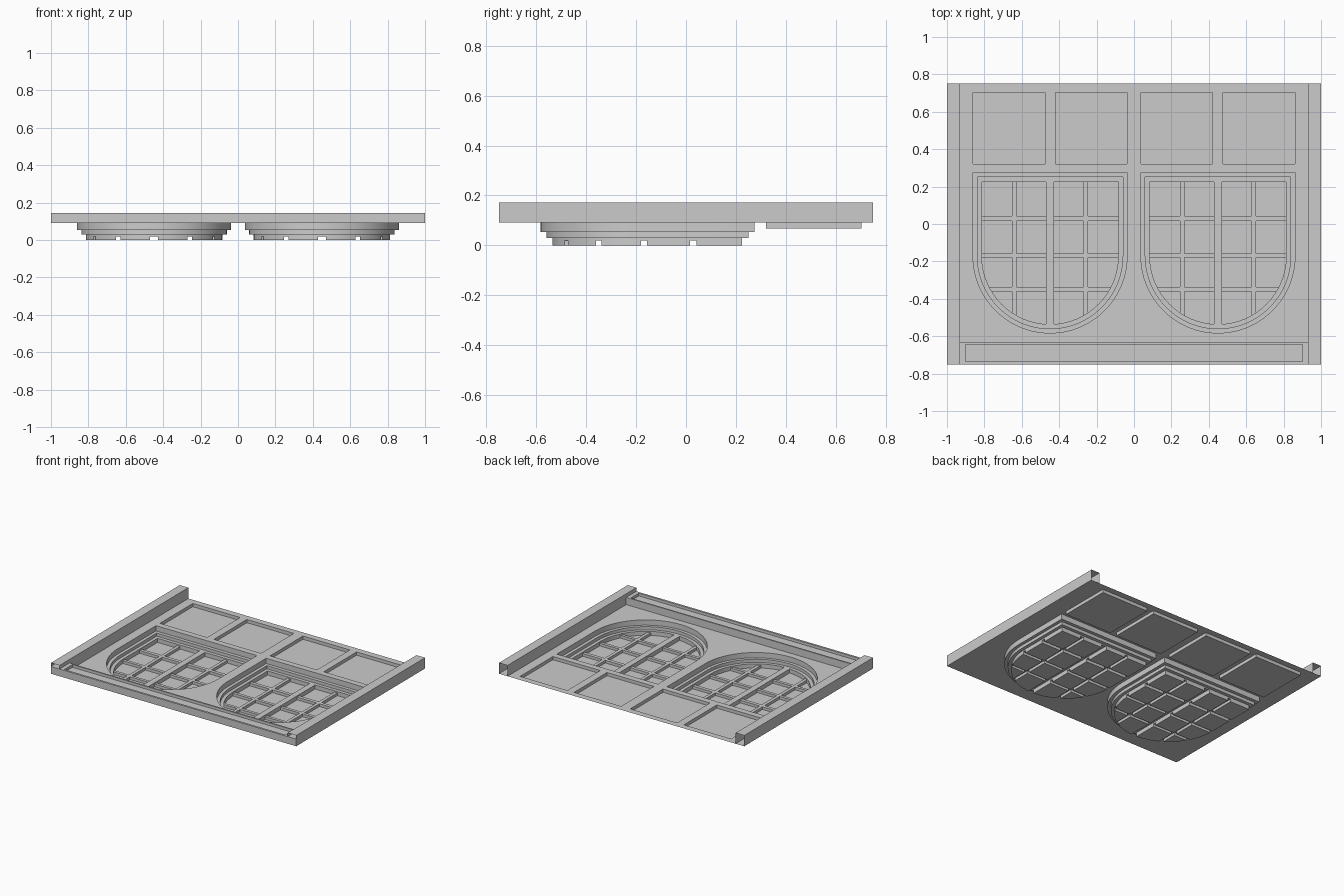
import bpy, bmesh, math

if "Cube" in bpy.data.objects:
    bpy.data.objects.remove(bpy.data.objects["Cube"])

# Heights of the relief
WALL, LEDGE1, LEDGE2, BAR, TILE = 0.092, 0.053, 0.03, 0.02, 0.068
PLINTH, PILASTER = 0.145, 0.172
CX, CY = 0.449, -0.171          # window arch centre


def rect(x0, y0, x1, y1):
    return [(x0, y0), (x1, y0), (x1, y1), (x0, y1)]


def arch(r, top, cx=CX, n=32):
    """Counter-clockwise outline: square at +y, half round at -y."""
    pts = [(cx + r * math.cos(math.pi + math.pi * i / n),
            CY + r * math.sin(math.pi + math.pi * i / n)) for i in range(n + 1)]
    return pts + [(cx + r, top), (cx - r, top)]


def half_clip(loop, axis, limit, sign):
    out = []
    for a, b in zip(loop, loop[1:] + loop[:1]):
        da, db = sign * (a[axis] - limit), sign * (b[axis] - limit)
        if da >= 0:
            out.append(a)
        if da * db < 0:
            t = da / (da - db)
            out.append((a[0] + t * (b[0] - a[0]), a[1] + t * (b[1] - a[1])))
    return out


def clip(loop, x0, y0, x1, y1):
    for axis, limit, sign in ((0, x0, 1), (0, x1, -1), (1, y0, 1), (1, y1, -1)):
        loop = half_clip(loop, axis, limit, sign)
    return loop


def sheet(bm, outer, z, holes=()):
    """Flat face at height z, with optional holes, facing up."""
    edges = []
    for loop in [outer, *holes]:
        vs = [bm.verts.new((x, y, z)) for x, y in loop]
        if not holes:
            bm.faces.new(vs)
            return
        edges += [bm.edges.new((a, b)) for a, b in zip(vs, vs[1:] + vs[:1])]
    res = bmesh.ops.triangle_fill(bm, edges=edges, use_beauty=True, normal=(0, 0, 1))
    for f in res["geom"]:
        if isinstance(f, bmesh.types.BMFace):
            f.normal_update()
            if f.normal.z < 0:
                f.normal_flip()


def band(bm, loop, z0, z1, closed=True):
    """Upright strip; faces outward if z0 < z1, inward if z0 > z1."""
    lo = [bm.verts.new((x, y, z0)) for x, y in loop]
    hi = [bm.verts.new((x, y, z1)) for x, y in loop]
    for i in range(len(loop) if closed else len(loop) - 1):
        j = (i + 1) % len(loop)
        bm.faces.new((lo[i], lo[j], hi[j], hi[i]))


def finish(name, bm, mirror=False):
    me = bpy.data.meshes.new(name)
    bm.to_mesh(me)
    bm.free()
    ob = bpy.data.objects.new(name, me)
    bpy.context.collection.objects.link(ob)
    if mirror:
        ob.modifiers.new("mirror", 'MIRROR').use_mirror_merge = False
    bpy.ops.object.select_all(action='DESELECT')
    ob.select_set(True)
    bpy.context.view_layer.objects.active = ob
    bpy.ops.object.shade_smooth_by_angle(angle=math.radians(30))
    return ob


outer, middle, inner = arch(0.412, 0.275), arch(0.389, 0.25), arch(0.365, 0.225)
tiles = [rect(0.037, 0.32, 0.42, 0.703), rect(0.475, 0.32, 0.861, 0.703)]

# Wall sheet with openings for windows and panels
holes = tiles + [outer]
holes += [[(-x, y) for x, y in reversed(h)] for h in holes]
bm = bmesh.new()
sheet(bm, rect(-1, -0.75, 1, 0.75), WALL, holes)
finish("wall", bm)

# Sunken square panels
bm = bmesh.new()
for t in tiles:
    band(bm, t, WALL, TILE)
    sheet(bm, t, TILE)
finish("sunken_panels", bm, mirror=True)

# Stepped window surrounds
bm = bmesh.new()
band(bm, outer, WALL, LEDGE1)
sheet(bm, outer, LEDGE1, [middle])
band(bm, middle, LEDGE1, LEDGE2)
sheet(bm, middle, LEDGE2, [inner])
band(bm, inner, LEDGE2, BAR)
finish("window_surrounds", bm, mirror=True)

# Window panes, sunk between the bars
cols = [(-0.365, -0.204), (-0.18, -0.022), (0.022, 0.18), (0.204, 0.365)]
rows = [(-0.6, -0.36), (-0.338, -0.18), (-0.157, 0.016), (0.042, 0.225)]
bm = bmesh.new()
for x0, x1 in cols:
    for y0, y1 in rows:
        pane = clip(inner, CX + x0, y0, CX + x1, y1)
        band(bm, pane, BAR, 0)
        sheet(bm, pane, 0)
finish("window_panes", bm, mirror=True)

# Thin glazing bars, then the taller central bar
bm = bmesh.new()
for x0, x1 in ((-0.204, -0.18), (0.18, 0.204)):
    sheet(bm, clip(inner, CX + x0, -0.6, CX + x1, 0.225), BAR)
for (_, y0), (y1, _) in zip(rows, rows[1:]):
    for x0, x1 in cols:
        sheet(bm, clip(inner, CX + x0, y0, CX + x1, y1), BAR)
finish("glazing_bars", bm, mirror=True)

bm = bmesh.new()
post = clip(inner, CX - 0.022, -0.6, CX + 0.022, 0.225)
sheet(bm, post, LEDGE2)
band(bm, post, BAR, LEDGE2)
finish("central_bars", bm, mirror=True)

# Side pilasters, hollow with open ends
bm = bmesh.new()
sheet(bm, rect(0.93, -0.75, 1, 0.75), PILASTER)
band(bm, [(1, -0.75), (1, 0.75)], WALL, PILASTER, closed=False)
band(bm, [(0.93, 0.75), (0.93, -0.75)], WALL, PILASTER, closed=False)
finish("pilasters", bm, mirror=True)

# Front plinth with a shallow sunken strip
bm = bmesh.new()
base, strip = rect(-1, -0.75, 1, -0.632), rect(-0.9, -0.735, 0.9, -0.643)
sheet(bm, base, PLINTH, [strip])
band(bm, base, WALL, PLINTH)
band(bm, strip, PLINTH, PLINTH - 0.02)
sheet(bm, strip, PLINTH - 0.02)
finish("plinth", bm)
